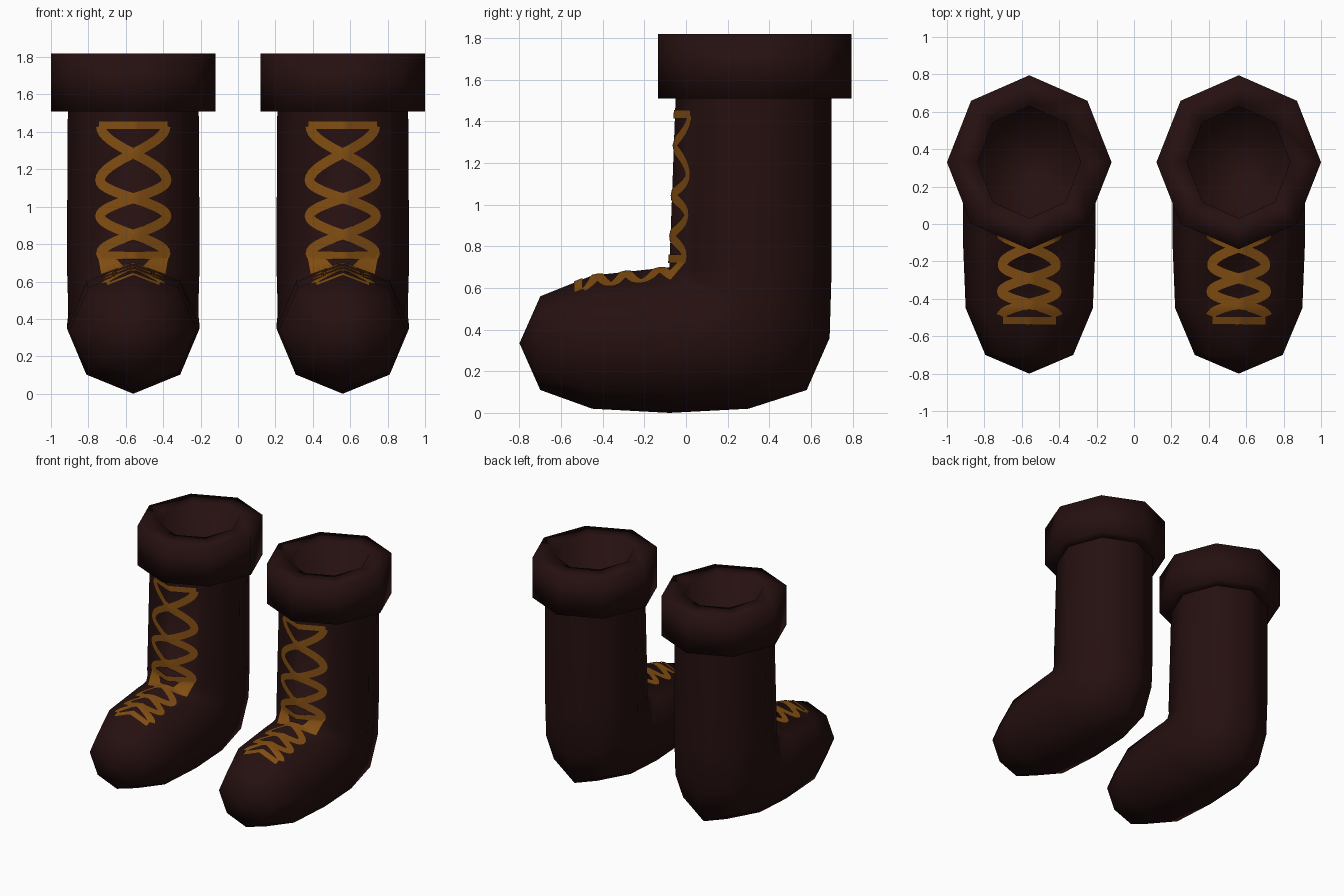
import bpy, bmesh, math
from mathutils import Vector
from mathutils.bvhtree import BVHTree

if "Cube" in bpy.data.objects:
    bpy.data.objects.remove(bpy.data.objects["Cube"])


def material(name, rgb):
    m = bpy.data.materials.new(name)
    m.diffuse_color = (*rgb, 1)
    m.use_nodes = True
    m.node_tree.nodes["Principled BSDF"].inputs["Base Color"].default_value = m.diffuse_color
    return m


LEATHER = material("dark brown leather", (0.019, 0.005, 0.005))
LACE = material("golden brown lace", (0.22, 0.075, 0.006))


def finish(bm, name, mat, smooth=True, recalc=True):
    if recalc:
        bmesh.ops.remove_doubles(bm, verts=bm.verts[:], dist=0.0005)
        bmesh.ops.recalc_face_normals(bm, faces=bm.faces[:])
    me = bpy.data.meshes.new(name)
    bm.to_mesh(me)
    bm.free()
    me.materials.append(mat)
    for p in me.polygons:
        p.use_smooth = smooth
    ob = bpy.data.objects.new(name, me)
    bpy.context.collection.objects.link(ob)
    return ob


def octagon(bm, cx, inner, outer, hw):
    """Eight-sided ring spanning two (y, z) points, with half width hw."""
    a, b = Vector((cx, *inner)), Vector((cx, *outer))
    mid, half = (a + b) / 2, (a - b) / 2
    return [bm.verts.new(mid + half * math.cos(t) + Vector((hw * math.sin(t), 0, 0)))
            for t in (i * math.pi / 4 for i in range(8))]


def loft(bm, rings):
    for r, s in zip(rings, rings[1:]):
        for i in range(8):
            j = (i + 1) % 8
            bm.faces.new((r[i], r[j], s[j], s[i]))


# stations: upper/front point, lower/back point, half width
BODY = [((-0.70, 0.56), (-0.70, 0.11), 0.235),
        ((-0.45, 0.66), (-0.45, 0.02), 0.34),
        ((-0.08, 0.70), (-0.08, 0.00), 0.355),
        ((-0.08, 0.70), (0.30, 0.02), 0.355),
        ((-0.08, 0.70), (0.58, 0.11), 0.35),
        ((-0.08, 0.70), (0.69, 0.36), 0.35),
        ((-0.08, 0.70), (0.70, 0.70), 0.355),
        ((-0.05, 1.51), (0.70, 1.51), 0.35)]

# cuff profile: x radius, y radius, height
CUFF = [(0.34, 0.365, 1.51), (0.44, 0.465, 1.51), (0.44, 0.465, 1.82),
        (0.275, 0.30, 1.82), (0.275, 0.30, 1.40)]


def lace_mesh(bm, tree, cx):
    def on_surface(x, s):
        # s runs down the shaft front, then forward over the instep
        if s < 0.73:
            o, d = Vector((cx + x, -2, 1.44 - s)), Vector((0, 1, 0))
        else:
            o, d = Vector((cx + x, -0.08 - (s - 0.74), 3)), Vector((0, 0, -1))
        hit, n, _, _ = tree.ray_cast(o, d)
        if n.dot(d) > 0:
            n = -n
        return hit + n * 0.007

    def ribbon(path, width):
        prev = None
        for i, p in enumerate(path):
            a, b = path[max(i - 1, 0)], path[min(i + 1, len(path) - 1)]
            t = (Vector(b) - Vector(a)).normalized()
            side = Vector((-t.y, t.x)) * width / 2
            row = []
            for k in range(5):
                q = Vector(p) + side * (k / 2 - 1)
                row.append(bm.verts.new(on_surface(q.x, q.y)))
            if prev:
                for k in range(4):
                    f = bm.faces.new((prev[k], prev[k + 1], row[k + 1], row[k]))
                    f.normal_update()
                    if f.normal.dot(Vector((0, -1, 1))) < 0:
                        f.normal_flip()
            prev = row

    # widest points of the crossing strands: distance along, half width
    wide = [(0.01, 0.17), (0.30, 0.175), (0.49, 0.175), (0.69, 0.17),
            (0.88, 0.14), (1.02, 0.145), (1.15, 0.15)]
    for sign in (1, -1):
        path = []
        for k, ((s0, a0), (s1, a1)) in enumerate(zip(wide, wide[1:])):
            for i in range(16):
                u = i / 16
                x = (a0 + (a1 - a0) * u) * math.cos(math.pi * (k + u))
                path.append((sign * x, s0 + (s1 - s0) * u))
        path.append((sign * wide[-1][1] * (-1) ** (len(wide) - 1), wide[-1][0]))
        ribbon(path, 0.052)
    # closing bars at top, ankle and toe
    for s, hw, w in ((0.005, 0.18, 0.04), (0.70, 0.18, 0.04), (1.175, 0.14, 0.04)):
        ribbon([(hw * (i / 8 - 1), s) for i in range(17)], w)


def boot(side, cx):
    # foot and shaft
    bm = bmesh.new()
    rings = [octagon(bm, cx, *st) for st in BODY]
    loft(bm, rings)
    tip = bm.verts.new((cx, -0.80, 0.335))
    for i in range(8):
        bm.faces.new((tip, rings[0][i], rings[0][(i + 1) % 8]))
    bmesh.ops.remove_doubles(bm, verts=bm.verts[:], dist=0.0005)
    bmesh.ops.recalc_face_normals(bm, faces=bm.faces[:])
    tree = BVHTree.FromBMesh(bm)
    finish(bm, side + "_boot_body", LEATHER, recalc=False)

    # thick cuff with recessed opening
    bm = bmesh.new()
    rings = [octagon(bm, cx, (0.33 - ry, z), (0.33 + ry, z), rx) for rx, ry, z in CUFF]
    loft(bm, rings)
    bm.faces.new(rings[-1])
    bmesh.ops.recalc_face_normals(bm, faces=bm.faces[:])
    # the open shell must face outward: check the outer wall
    bm.faces.ensure_lookup_table()
    f = bm.faces[8]
    if f.normal.dot(f.calc_center_median() - Vector((cx, 0.33, 1.66))) < 0:
        bmesh.ops.reverse_faces(bm, faces=bm.faces[:])
    finish(bm, side + "_cuff", LEATHER, recalc=False)

    # laces
    bm = bmesh.new()
    lace_mesh(bm, tree, cx)
    finish(bm, side + "_laces", LACE, recalc=False)


boot("left", 0.56)
boot("right", -0.56)

# body shells are open at the top, so make sure they face outward
for side in ("left", "right"):
    me = bpy.data.objects[side + "_boot_body"].data
    low = min(me.polygons, key=lambda p: p.center.z)
    if low.normal.z > 0:
        me.flip_normals()
